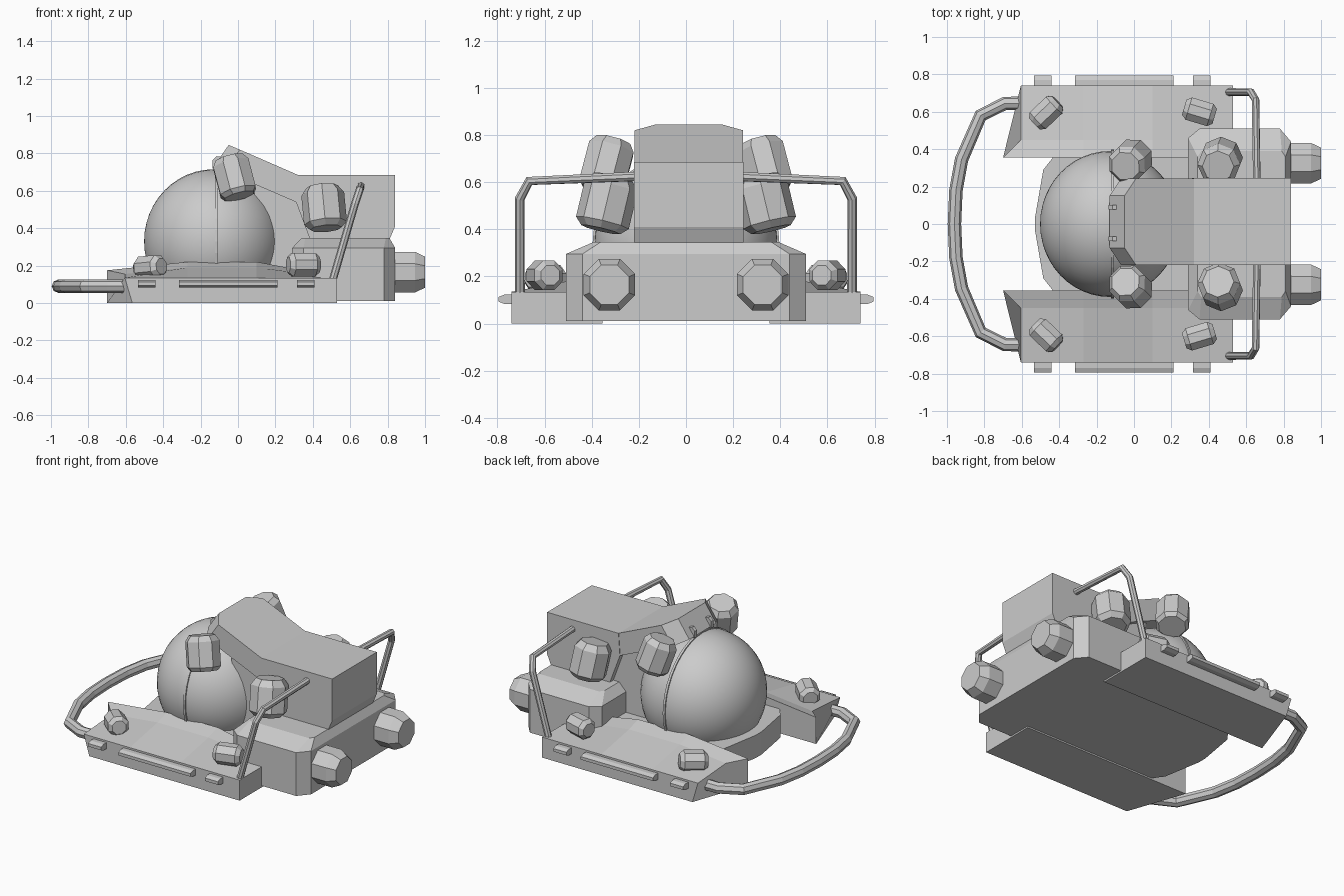
import bpy, bmesh, math
from mathutils import Vector

if "Cube" in bpy.data.objects:
    bpy.data.objects.remove(bpy.data.objects["Cube"])


def loft(name, loops, mirror=False):
    """Skin a list of equal-length vertex loops and cap both ends."""
    bm = bmesh.new()
    rings = [[bm.verts.new(p) for p in lp] for lp in loops]
    n = len(rings[0])
    for a, b in zip(rings, rings[1:]):
        for i in range(n):
            bm.faces.new((a[i], a[(i + 1) % n], b[(i + 1) % n], b[i]))
    bm.faces.new(rings[0])
    bm.faces.new(rings[-1])
    bmesh.ops.recalc_face_normals(bm, faces=bm.faces)
    me = bpy.data.meshes.new(name)
    bm.to_mesh(me)
    bm.free()
    ob = bpy.data.objects.new(name, me)
    bpy.context.collection.objects.link(ob)
    if mirror:
        m = ob.modifiers.new("Mirror", 'MIRROR')
        m.use_axis = (False, True, False)
        m.use_mirror_merge = False
    return ob


def side_prism(name, profile, y0, y1):
    """Extrude an x-z profile along y."""
    return loft(name, [[(x, y, z) for x, z in profile] for y in (y0, y1)])


def lamp(name, centre, axis, rings, sides=8):
    """Faceted barrel: rings are (distance along axis, radius)."""
    c, a = Vector(centre), Vector(axis).normalized()
    q = a.to_track_quat('Z', 'Y')
    loops = []
    for t, r in rings:
        loops.append([c + q @ Vector((r * math.cos((i + .5) * math.tau / sides),
                                      r * math.sin((i + .5) * math.tau / sides), t))
                      for i in range(sides)])
    return loft(name, loops, True)


def tube(name, pts, r):
    cu = bpy.data.curves.new(name, 'CURVE')
    cu.dimensions = '3D'
    cu.bevel_depth = r
    cu.bevel_resolution = 2
    cu.use_fill_caps = True
    sp = cu.splines.new('POLY')
    sp.points.add(len(pts) - 1)
    for p, co in zip(sp.points, pts):
        p.co = (*co, 1)
    sp.use_smooth = False
    ob = bpy.data.objects.new(name, cu)
    bpy.context.collection.objects.link(ob)


# side pontoons, with a flared inner lip
def section(x, z_ridge, z_lip):
    return [(x, .74, 0), (x, .74, .135), (x, .45, z_ridge), (x, .355, z_lip), (x, .355, 0)]


nose = [(-.565, .74, 0), (-.605, .74, .135), (-.605, .45, .155), (-.70, .355, .175), (-.70, .355, 0)]
loft("side_pontoon", [nose, section(-.27, .19, .22), section(.10, .19, .22),
                      section(.53, .135, .14)], True)

# side rails
for x0, x1 in ((-.535, -.44), (-.315, .21), (.315, .41)):
    loft("side_rail", [[(x, .73, .083), (x, .77, .083), (x, .795, .093), (x, .795, .113),
                        (x, .77, .123), (x, .73, .123)] for x in (x0, x1)], True)

# centre deck under the dome
half = [(-.53, .03), (-.485, .29), (-.43, .36), (.40, .36)]
deck = half + [(x, -y) for x, y in reversed(half)]
loft("centre_deck", [[(x, y, z) for x, y in deck] for z in (.01, .16)])

# dome with bottom cut off
bm = bmesh.new()
bmesh.ops.create_uvsphere(bm, u_segments=40, v_segments=24, radius=1)
for v in bm.verts:
    x, y, z = v.co
    v.co = (-.13 + .372 * z, .39 * y, .33 + .385 * x)
bmesh.ops.bisect_plane(bm, geom=bm.verts[:] + bm.edges[:] + bm.faces[:],
                       plane_co=(0, 0, .05), plane_no=(0, 0, -1), clear_outer=True)
bmesh.ops.recalc_face_normals(bm, faces=bm.faces)
for f in bm.faces:
    f.smooth = True
me = bpy.data.meshes.new("dome")
bm.to_mesh(me)
bm.free()
bpy.context.collection.objects.link(bpy.data.objects.new("dome", me))

# raised seam around the dome
loft("dome_seam", [[(x, .397 * math.cos(i * math.tau / 40),
                     max(.05, .33 + .392 * math.sin(i * math.tau / 40)))
                    for i in range(40)] for x in (-.123, -.108)])

# rear engine block
quarter = [(.29, .46), (.35, .51), (.78, .51), (.84, .44)]
block = quarter + [(x, -y) for x, y in reversed(quarter)]
cap = [(.34, .36), (.36, .39), (.79, .39), (.81, .36)]
cap += [(x, -y) for x, y in reversed(cap)]
loft("engine_block", [[(x, y, .01) for x, y in block],
                      [(x, y, .295) for x, y in block],
                      [(x, y, .347) for x, y in cap]])

# upper housing, its neck and the arm over the dome
side_prism("upper_housing", [(.32, .685), (.84, .685), (.84, .41), (.81, .34),
                             (.385, .34), (.31, .54)], -.22, .245)
side_prism("housing_neck", [(.08, .64), (.32, .56), (.40, .37), (.40, .15), (.15, .15)], -.19, .21)
outline = [(0, -.13, .14), (1, -.07, .23), (2, .31, .23)]
upper = [(-.05, .845), (.01, .82), (.32, .685)]
top, low = [], []
for s in (1, -1):
    for k, x, y in (outline if s > 0 else outline[::-1]):
        yy = .012 + s * y
        top.append((upper[k][0], yy, upper[k][1]))
        low.append((x, yy, .54 + .43 * (.31 - x)))
loft("overhead_arm", [low, top])
for y in (-.08, .09):
    side_prism("arm_latch", [(-.135, .72), (-.135, .765), (-.115, .785), (-.08, .78), (-.08, .72)],
               y - .012, y + .012)

# lamps, all in mirrored pairs
barrel = [(-.115, .085), (-.085, .115), (.075, .115), (.115, .085)]
lamp("front_upper_lamp", (-.02, .335, .675), (-.055, -.055, .21),
     [(-.11, .085), (-.085, .105), (.07, .105), (.105, .08)])
lamp("rear_upper_lamp", (.46, .335, .51), (-.02, -.05, .21), barrel)
lamp("rear_thruster", (.80, .325, .165), (1, 0, 0), [(0, .118), (.145, .118), (.2, .09)])
small = [(-.085, .045), (-.06, .067), (.06, .067), (.085, .045)]
lamp("pontoon_front_lamp", (-.47, .595, .19), (1, .95, .1), small)
lamp("pontoon_rear_lamp", (.35, .6, .205), (1, -.3, 0), small)

# front bumper
arc = [(-.57, .645), (-.69, .645), (-.82, .58), (-.922, .345), (-.952, .18)]
path = arc + [(-.96, 0)] + [(x, -y) for x, y in reversed(arc)]
tube("front_bumper", [(x, y, .09) for x, y in path], .036)

# rear grab handles
for s in (1, -1):
    tube("grab_handle", [(.50, s * .705, .10), (.625, s * .705, .53),
                         (.65, s * .665, .605), (.657, s * .2, .625)], .021)
